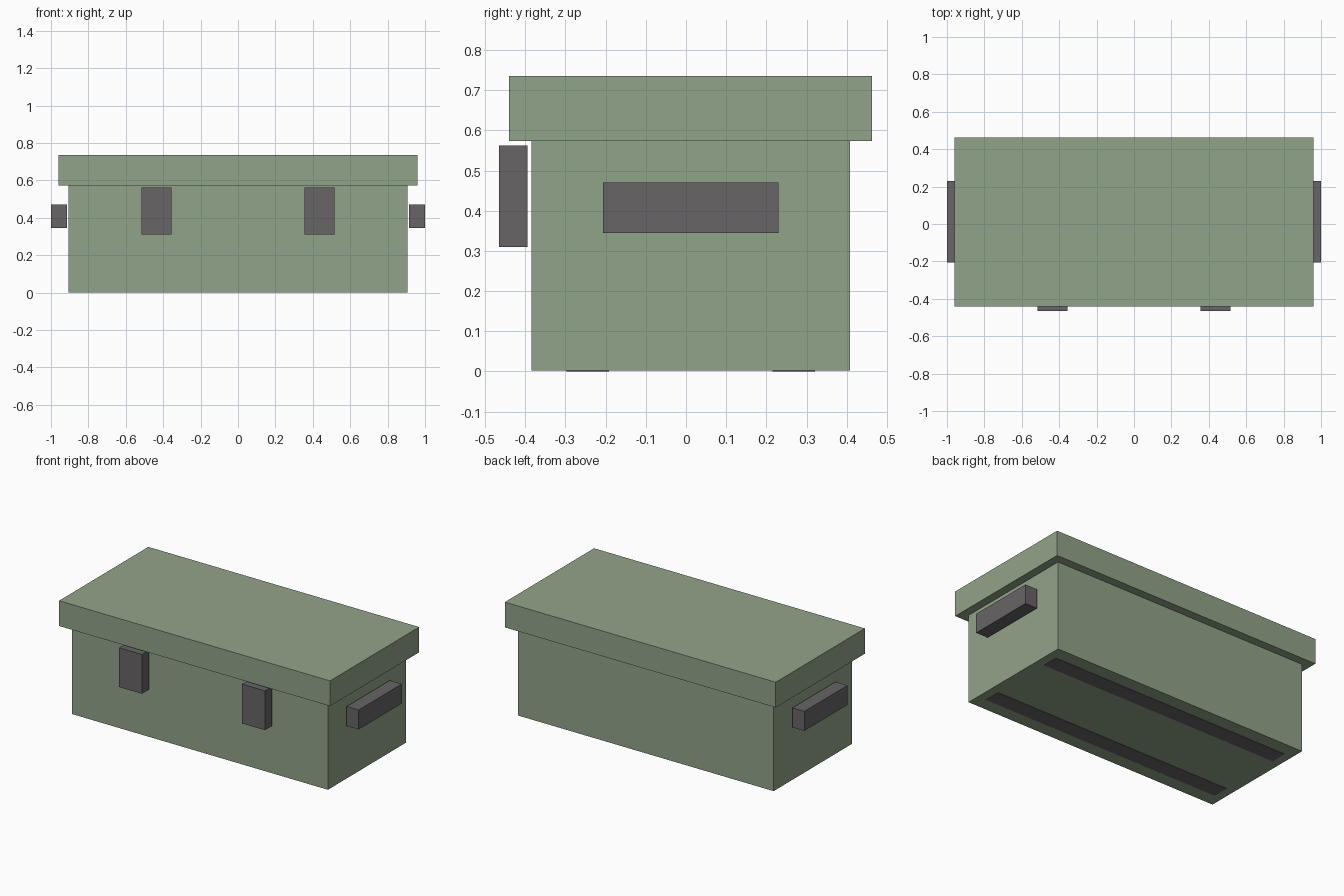
import bpy

if "Cube" in bpy.data.objects:
    bpy.data.objects.remove(bpy.data.objects["Cube"], do_unlink=True)


def make_material(name, rgb):
    mat = bpy.data.materials.new(name)
    mat.use_nodes = True
    mat.diffuse_color = (*rgb, 1)
    mat.node_tree.nodes["Principled BSDF"].inputs["Base Color"].default_value = (*rgb, 1)
    return mat


green = make_material("sage_green", (0.285, 0.366, 0.252))
grey = make_material("dark_grey", (0.136, 0.129, 0.129))


def box(name, xs, ys, zs, mat):
    """Flat-faced box spanning the given low and high limits on each axis."""
    spans = (xs, ys, zs)
    bpy.ops.mesh.primitive_cube_add(size=1, location=[sum(s) / 2 for s in spans])
    obj = bpy.context.object
    obj.name = name
    obj.scale = [s[1] - s[0] for s in spans]
    bpy.ops.object.transform_apply(location=False, rotation=False, scale=True)
    obj.data.materials.append(mat)
    return obj


# Main case and overhanging lid
box("case_body", (-0.907, 0.907), (-0.385, 0.408), (0.002, 0.573), green)
box("lid", (-0.96, 0.96), (-0.44, 0.463), (0.573, 0.735), green)

# Front latches and end handles, mirrored left and right
for side, s in (("left", 1), ("right", -1)):
    box(f"{side}_latch", sorted((s * 0.355, s * 0.517)), (-0.465, -0.395),
        (0.31, 0.562), grey)
    box(f"{side}_handle", sorted((s * 0.915, s * 1.0)), (-0.207, 0.23),
        (0.345, 0.47), grey)

# Skids let into the underside
for end, y in (("front", -0.245), ("back", 0.268)):
    box(f"{end}_skid", (-0.85, 0.85), (y - 0.053, y + 0.053), (0, 0.04), grey)
